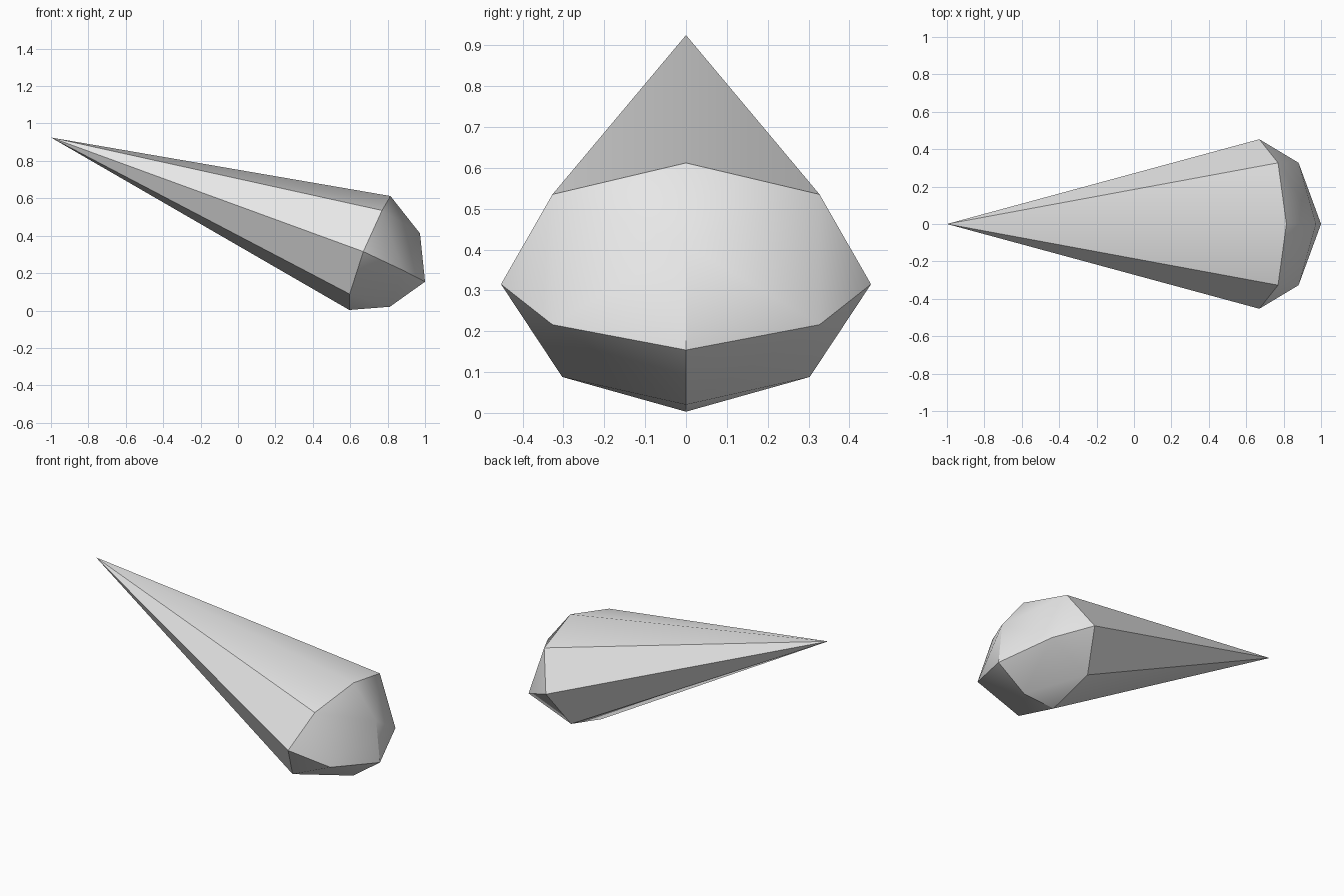
import bpy, bmesh, math
from mathutils import Matrix

cube = bpy.data.objects.get("Cube")
if cube:
    bpy.data.objects.remove(cube, do_unlink=True)

# Single light grey material
grey = bpy.data.materials.new("light_grey")
grey.use_nodes = True
grey.diffuse_color = (0.8, 0.8, 0.8, 1)
grey.node_tree.nodes["Principled BSDF"].inputs["Base Color"].default_value = (0.8, 0.8, 0.8, 1)

bm = bmesh.new()

# Left half: tip, rim from top to bottom, and the corners of the blunt end
tip = bm.verts.new((-1, 0, 0.925))
rim = [bm.verts.new(p) for p in (
    (0.815, 0, 0.612), (0.77, 0.327, 0.535), (0.67, 0.453, 0.315),
    (0.597, 0.303, 0.088), (0.595, 0, 0.003))]
upper, nose, cheek, lower = [bm.verts.new(p) for p in (
    (0.973, 0, 0.412), (1.0, 0, 0.154), (0.88, 0.327, 0.216), (0.812, 0, 0.02))]

# Long tapering sides
for a, b in zip(rim, rim[1:]):
    bm.faces.new((tip, a, b))

# Faceted cap
for face in ((rim[0], upper, rim[1]), (upper, cheek, rim[1]),
             (upper, nose, cheek), (rim[1], cheek, rim[2]),
             (rim[2], cheek, rim[3]), (cheek, nose, lower),
             (cheek, lower, rim[3]), (rim[3], lower, rim[4])):
    bm.faces.new(face)

# Mirror across the centre plane and weld the seam
bmesh.ops.mirror(bm, geom=bm.verts[:] + bm.edges[:] + bm.faces[:],
                 matrix=Matrix.Identity(4), merge_dist=0.001, axis='Y')
bmesh.ops.remove_doubles(bm, verts=bm.verts[:], dist=0.001)
bmesh.ops.recalc_face_normals(bm, faces=bm.faces[:])

mesh = bpy.data.meshes.new("tapered_spike")
bm.to_mesh(mesh)
bm.free()
mesh.materials.append(grey)
spike = bpy.data.objects.new("tapered_spike", mesh)
bpy.context.collection.objects.link(spike)

# Soften shallow edges, keep the steeper ones crisp
bpy.ops.object.select_all(action='DESELECT')
spike.select_set(True)
bpy.context.view_layer.objects.active = spike
bpy.ops.object.shade_smooth_by_angle(angle=math.radians(30))
